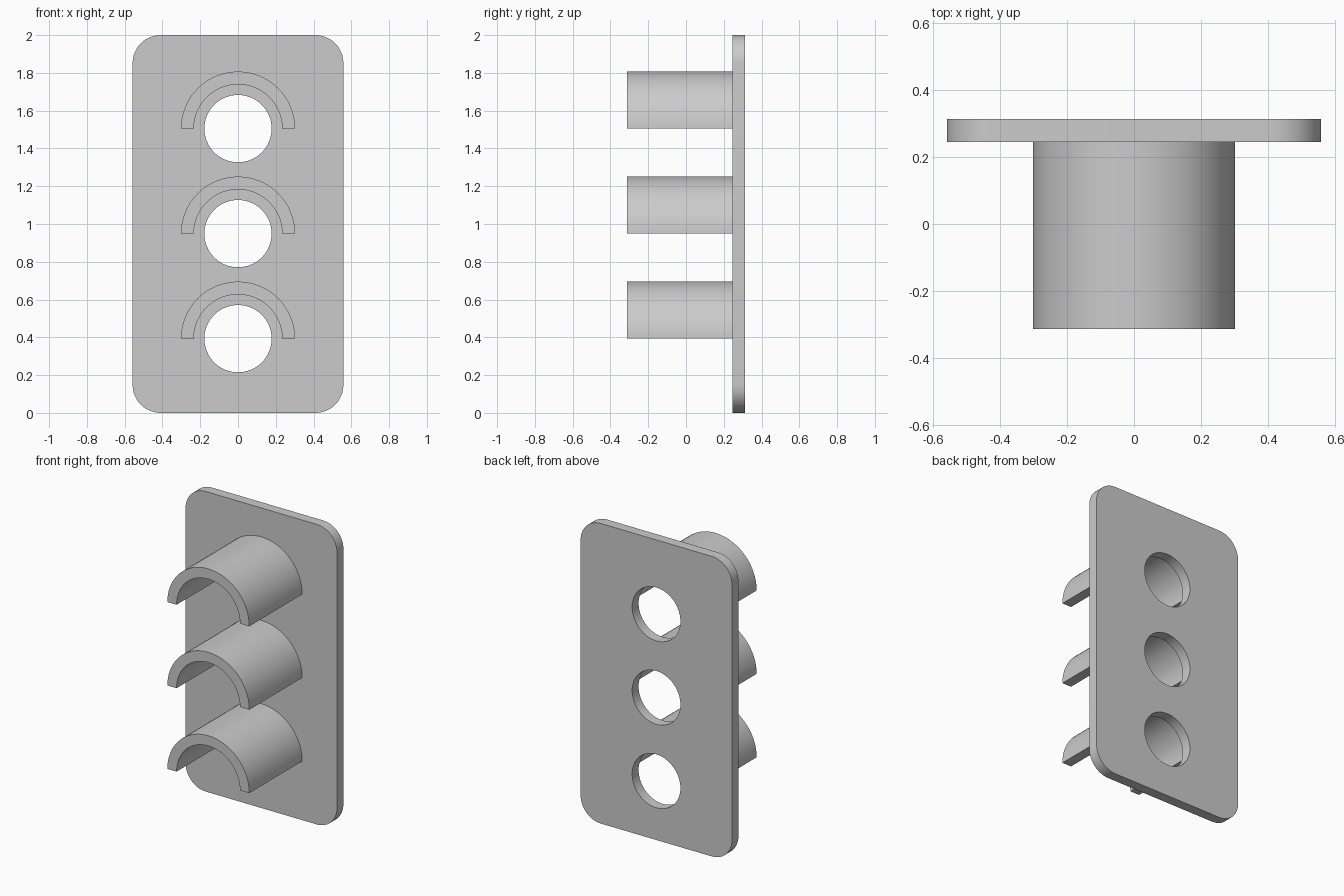
import bpy
from math import pi, sin, cos

if "Cube" in bpy.data.objects:
    bpy.data.objects.remove(bpy.data.objects["Cube"], do_unlink=True)

grey = bpy.data.materials.new("light_grey")
grey.use_nodes = True
colour = (0.6, 0.6, 0.6, 1)
grey.diffuse_color = colour
grey.node_tree.nodes["Principled BSDF"].inputs["Base Color"].default_value = colour

FRONT, BACK, SEAT = -0.313, 0.313, 0.245
CENTRES = {"lower": 0.393, "middle": 0.949, "upper": 1.505}


def arc(cx, cz, r, start, end, steps):
    return [(cx + r * cos(start + (end - start) * i / steps),
             cz + r * sin(start + (end - start) * i / steps)) for i in range(steps + 1)]


def extrude_profile(name, outlines, y0, y1):
    """Fill closed x-z outlines (inner ones become holes) and extrude along y."""
    curve = bpy.data.curves.new(name, "CURVE")
    curve.dimensions = "2D"
    curve.fill_mode = "BOTH"
    curve.extrude = (y1 - y0) / 2
    for outline in outlines:
        spline = curve.splines.new("POLY")
        spline.points.add(len(outline) - 1)
        for point, (x, z) in zip(spline.points, outline):
            point.co = (x, z, 0, 1)
        spline.use_cyclic_u = True
    obj = bpy.data.objects.new(name, curve)
    bpy.context.collection.objects.link(obj)
    obj.location.y = (y0 + y1) / 2
    obj.rotation_euler.x = pi / 2
    bpy.ops.object.select_all(action="DESELECT")
    obj.select_set(True)
    bpy.context.view_layer.objects.active = obj
    bpy.ops.object.convert(target="MESH")
    obj = bpy.context.object
    # Weld the caps to the walls
    bpy.ops.object.mode_set(mode="EDIT")
    bpy.ops.mesh.select_all(action="SELECT")
    bpy.ops.mesh.remove_doubles(threshold=0.0001)
    bpy.ops.mesh.normals_make_consistent(inside=False)
    bpy.ops.object.mode_set(mode="OBJECT")
    bpy.ops.object.shade_smooth_by_angle(angle=pi / 6)
    obj.data.materials.clear()
    obj.data.materials.append(grey)


# Rounded back plate with three round openings
half_w, height, radius = 0.558, 2.0, 0.148
corners = [(half_w - radius, height - radius), (radius - half_w, height - radius),
           (radius - half_w, radius), (half_w - radius, radius)]
rim = []
for i, (x, z) in enumerate(corners):
    rim += arc(x, z, radius, i * pi / 2, (i + 1) * pi / 2, 12)
holes = [arc(0, z, 0.178, 0, 2 * pi, 64)[:-1] for z in CENTRES.values()]
extrude_profile("back_plate", [rim] + holes, SEAT, BACK)

# Half-round hood above each opening
for place, z in CENTRES.items():
    hood = arc(0, z, 0.302, 0, pi, 40) + arc(0, z, 0.234, pi, 0, 40)
    extrude_profile(place + "_hood", [hood], FRONT, SEAT)
